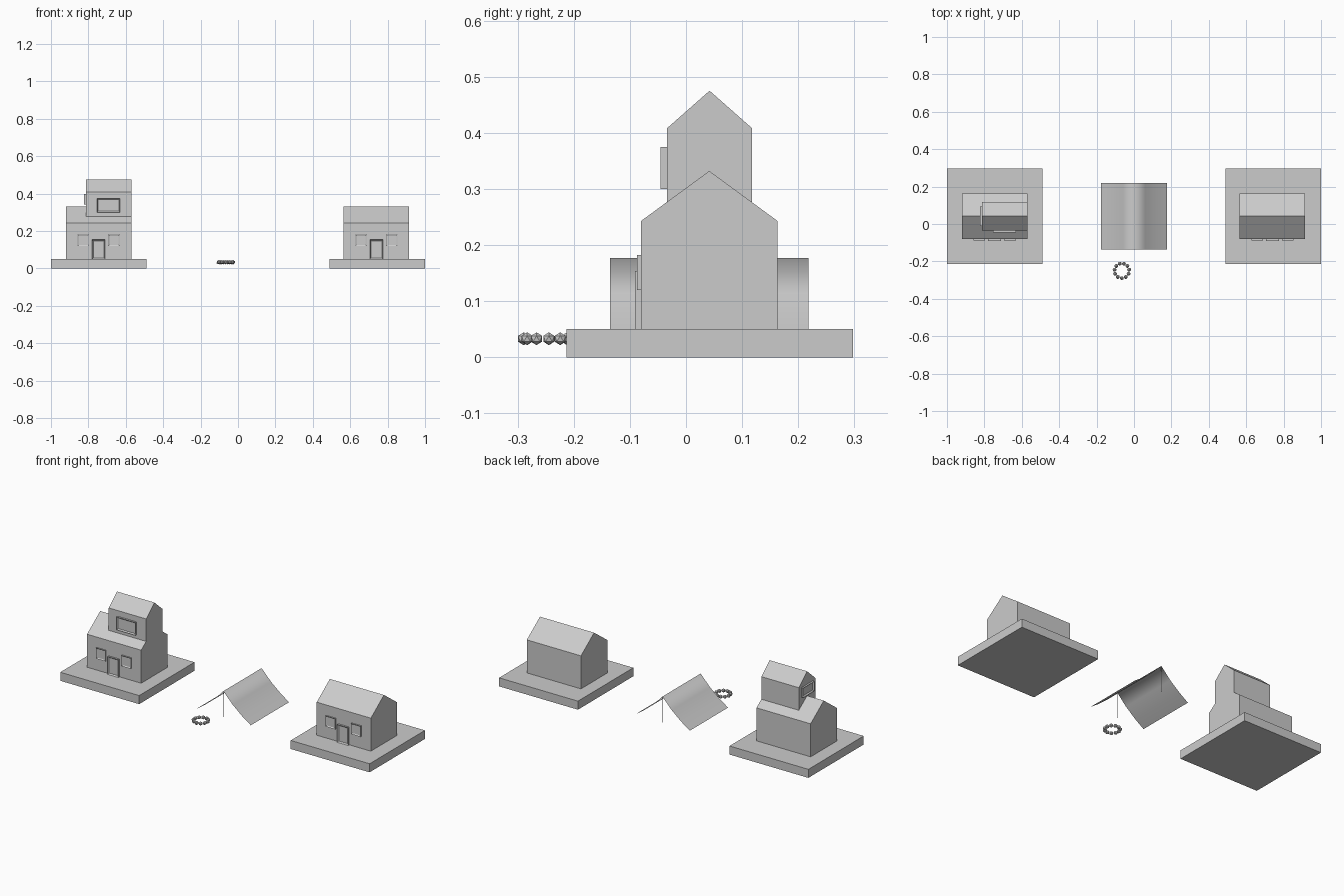
import bpy, bmesh, math
from mathutils import Vector, Matrix

if "Cube" in bpy.data.objects:
    bpy.data.objects.remove(bpy.data.objects["Cube"])


def finish(bm, name):
    bmesh.ops.recalc_face_normals(bm, faces=bm.faces)
    me = bpy.data.meshes.new(name)
    bm.to_mesh(me)
    bm.free()
    ob = bpy.data.objects.new(name, me)
    bpy.context.collection.objects.link(ob)
    return ob


def box(name, lo, hi):
    lo, hi = Vector(lo), Vector(hi)
    bm = bmesh.new()
    bmesh.ops.create_cube(bm, size=1)
    bmesh.ops.scale(bm, vec=hi - lo, verts=bm.verts)
    bmesh.ops.translate(bm, vec=(lo + hi) / 2, verts=bm.verts)
    return finish(bm, name)


def gabled(name, x0, x1, y0, y1, z0, eave, ridge):
    # pentagon end wall pushed along x
    bm = bmesh.new()
    ym = (y0 + y1) / 2
    prof = [(y0, z0), (y1, z0), (y1, eave), (ym, ridge), (y0, eave)]
    f = bm.faces.new([bm.verts.new((x0, y, z)) for y, z in prof])
    r = bmesh.ops.extrude_face_region(bm, geom=[f])
    vs = [g for g in r["geom"] if isinstance(g, bmesh.types.BMVert)]
    bmesh.ops.translate(bm, vec=(x1 - x0, 0, 0), verts=vs)
    # restore the start cap if the extrusion consumed it
    if len(bm.faces) < 7:
        bmesh.ops.holes_fill(bm, edges=bm.edges, sides=5)
    return finish(bm, name)


def panel(name, pos, w, h, depth, turn=0, rim=0.009):
    # framed plate standing proud of a wall at pos, with a recessed middle
    bm = bmesh.new()
    bmesh.ops.create_cube(bm, size=1)
    bmesh.ops.scale(bm, vec=(w, depth, h), verts=bm.verts)
    bmesh.ops.translate(bm, vec=(0, -depth / 2, 0), verts=bm.verts)
    bm.normal_update()
    front = min(bm.faces, key=lambda f: f.calc_center_median().y)
    bmesh.ops.inset_region(bm, faces=[front], thickness=rim)
    bmesh.ops.translate(bm, vec=(0, depth * 0.6, 0), verts=front.verts)
    bmesh.ops.transform(bm, verts=bm.verts,
                        matrix=Matrix.Translation(pos) @ Matrix.Rotation(turn, 4, 'Z'))
    return finish(bm, name)


# two plots, each with a house, a door and two windows
for side, cx, hx in (("left", -0.745, -0.745), ("right", 0.745, 0.74)):
    box(f"{side}_plot", (cx - 0.255, -0.213, 0), (cx + 0.255, 0.298, 0.05))
    gabled(f"{side}_house", hx - 0.175, hx + 0.175, -0.08, 0.163, 0.05, 0.243, 0.332)
    panel(f"{side}_door", (hx, -0.08, 0.102), 0.07, 0.104, 0.011)
    for k, s in (("a", -1), ("b", 1)):
        panel(f"{side}_window_{k}", (hx + s * 0.082, -0.08, 0.151), 0.062, 0.063, 0.007)

# upper storey of the left house
gabled("upper_storey", -0.812, -0.57, -0.034, 0.118, 0.24, 0.408, 0.475)
panel("upper_front_window", (-0.693, -0.034, 0.337), 0.124, 0.075, 0.011)
panel("upper_side_window", (-0.812, 0.042, 0.371), 0.105, 0.056, 0.011, -math.pi / 2)

# tent cloth: sagging profile swept along y
prof = [(0.177, 0.025), (0.122, 0.063), (0.06, 0.114)]
prof = [(-x, z) for x, z in prof] + [(0, 0.177)] + prof[::-1]
ys = [-0.135 + 0.353 * i / 3 for i in range(4)]
bm = bmesh.new()
rows = [[bm.verts.new((x, y, z)) for x, z in prof] for y in ys]
for a, b in zip(rows, rows[1:]):
    for i in range(len(prof) - 1):
        bm.faces.new((a[i], a[i + 1], b[i + 1], b[i]))
tent = finish(bm, "tent_cloth")
tent.data.polygons.foreach_set("use_smooth", [True] * len(tent.data.polygons))

# tent poles
for name, y in (("front_pole", -0.133), ("back_pole", 0.216)):
    bm = bmesh.new()
    bmesh.ops.create_cone(bm, cap_ends=True, segments=6, radius1=0.0015, radius2=0.0015,
                          depth=0.15, matrix=Matrix.Translation((0, y, 0.1)))
    finish(bm, name)

# ring of campfire stones
bm = bmesh.new()
for i in range(11):
    a = i * math.tau / 11 - math.pi / 2
    c = (-0.065 + 0.0395 * math.cos(a), -0.25 + 0.0395 * math.sin(a), 0.033)
    bmesh.ops.create_icosphere(bm, subdivisions=1, radius=0.0115, matrix=Matrix.Translation(c))
finish(bm, "campfire_stones")
